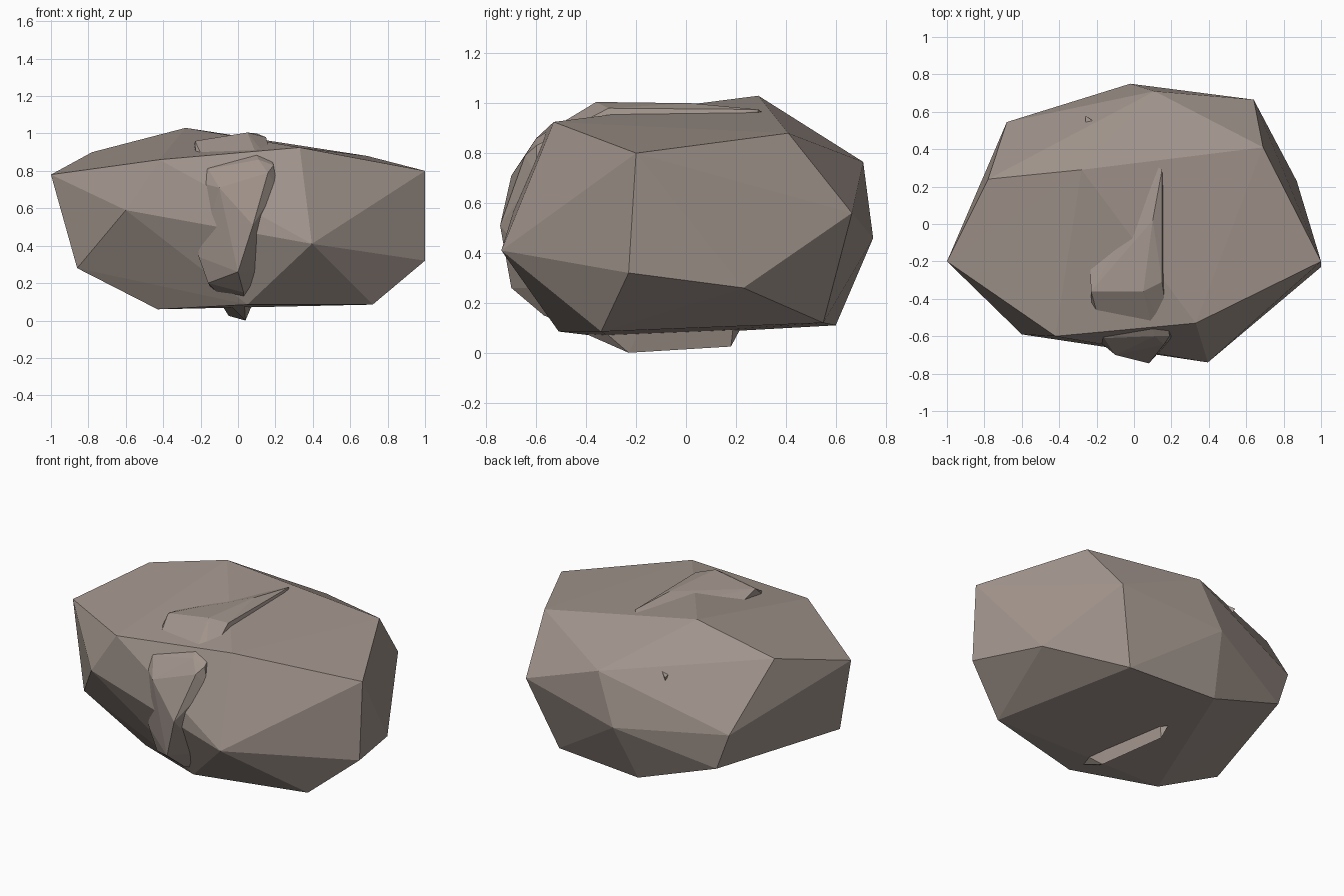
import bpy, bmesh

stone = bpy.data.materials.new("warm grey stone")
stone.diffuse_color = (0.36, 0.30, 0.265, 1)


def hull_rock(name, corners):
    """Faceted stone: the convex hull of a few corner points."""
    bm = bmesh.new()
    for c in corners:
        bm.verts.new(c)
    res = bmesh.ops.convex_hull(bm, input=bm.verts[:])
    inner = [g for g in res["geom_interior"] if isinstance(g, bmesh.types.BMVert)]
    bmesh.ops.delete(bm, geom=inner, context='VERTS')
    bmesh.ops.recalc_face_normals(bm, faces=bm.faces[:])
    me = bpy.data.meshes.new(name)
    bm.to_mesh(me)
    bm.free()
    me.materials.append(stone)
    ob = bpy.data.objects.new(name, me)
    bpy.context.collection.objects.link(ob)
    return ob


# Wide main boulder
hull_rock("main_boulder", [
    # front corners
    (-1, -.2, .78), (-.86, -.29, .28), (-.6, -.59, .59), (-.42, -.6, .86),
    (.33, -.53, .925), (.395, -.74, .41), (1, -.2, .8), (1, -.23, .32),
    # top and back corners
    (-.78, .24, .9), (-.28, .29, 1.03), (.69, .41, .88), (.64, .665, .56),
    (.11, .71, .765), (-.02, .75, .46), (-.68, .545, .51), (-.6, .555, .285),
    (.87, .23, .26),
    # underside corners
    (.72, -.34, .085), (.05, -.51, .085), (-.43, -.3, .06),
    (.49, .55, .12), (-.09, .6, .11)])

# Narrow inner stone that breaks through the front, top, back and underside
hull_rock("inner_stone", [
    # front
    (-.22, -.6, .74), (-.16, -.61, .81), (.11, -.6, .86), (.19, -.6, .83),
    (.21, -.6, .71), (-.1, -.7, .71), (.16, -.645, .79), (.08, -.745, .51),
    (0, -.7, .26), (-.21, -.58, .34), (-.16, -.57, .2), (.03, -.57, .15),
    (.15, -.53, .26),
    # top
    (-.23, -.36, .96), (.05, -.36, 1.005), (.15, -.31, .98),
    (.1, .02, 1.0), (.15, .29, .975),
    # back and underside
    (-.26, .58, .77), (.04, -.23, .0), (-.05, .18, .025)])
